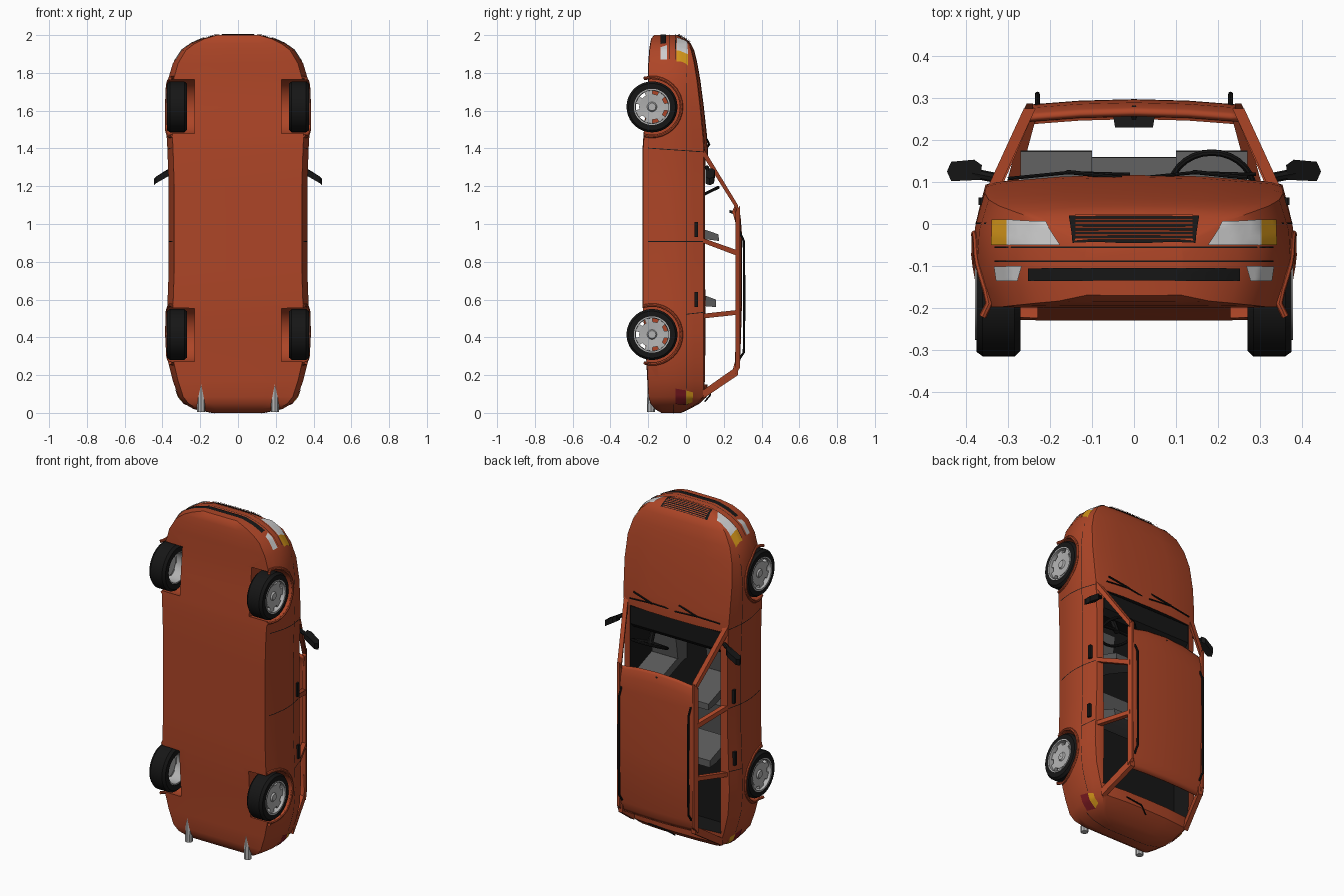
import bpy, bmesh, math
from mathutils import Vector
from mathutils.bvhtree import BVHTree

if "Cube" in bpy.data.objects:
    bpy.data.objects.remove(bpy.data.objects["Cube"])


def material(name, r, g, b):
    m = bpy.data.materials.new(name)
    m.diffuse_color = (r, g, b, 1)
    m.use_nodes = True
    m.node_tree.nodes["Principled BSDF"].inputs["Base Color"].default_value = m.diffuse_color
    return m


PAINT = material("paint", .42, .06, .02)
BLACK = material("black", .008, .008, .008)
SEAT = material("seat_grey", .1, .1, .1)
METAL = material("metal", .45, .45, .45)
WHITE = material("lamp_white", .75, .75, .75)
AMBER = material("lamp_amber", .65, .3, .01)
RED = material("lamp_red", .2, .01, .015)


def mesh(name, verts, faces, mat, angle=30):
    me = bpy.data.meshes.new(name)
    me.from_pydata([tuple(v) for v in verts], [], faces)
    bm = bmesh.new()
    bm.from_mesh(me)
    bmesh.ops.recalc_face_normals(bm, faces=bm.faces)
    bm.to_mesh(me)
    bm.free()
    ob = bpy.data.objects.new(name, me)
    bpy.context.collection.objects.link(ob)
    me.materials.append(mat)
    smooth(ob, angle)
    return ob


def smooth(ob, angle=30):
    bpy.ops.object.select_all(action='DESELECT')
    ob.select_set(True)
    bpy.context.view_layer.objects.active = ob
    bpy.ops.object.shade_smooth_by_angle(angle=math.radians(angle))


def prism(name, pts, off, mat):
    n = len(pts)
    verts = [Vector(p) for p in pts] + [Vector(p) + Vector(off) for p in pts]
    faces = [tuple(range(n)), tuple(range(n, 2 * n))]
    faces += [(i, (i + 1) % n, (i + 1) % n + n, i + n) for i in range(n)]
    return mesh(name, verts, faces, mat)


def box(name, lo, hi, mat):
    (a, b, c), (d, e, f) = lo, hi
    return prism(name, [(a, b, c), (d, b, c), (d, e, c), (a, e, c)], (0, 0, f - c), mat)


def lathe(name, prof, s, centre, mat, n=32):
    cx, cy, cz = centre
    k = len(prof)
    verts = [(s * (cx + x), cy + r * math.cos(a), cz + r * math.sin(a))
             for a in (2 * math.pi * i / n for i in range(n)) for r, x in prof]
    faces = [(i * k + j, i * k + (j + 1) % k, (i + 1) % n * k + (j + 1) % k, (i + 1) % n * k + j)
             for i in range(n) for j in range(k)]
    return mesh(name, verts, faces, mat)


def tube(name, pts, r, mat, cyclic=False):
    cu = bpy.data.curves.new(name, 'CURVE')
    cu.dimensions, cu.bevel_depth, cu.bevel_resolution, cu.use_fill_caps = '3D', r, 2, True
    sp = cu.splines.new('POLY')
    sp.points.add(len(pts) - 1)
    for p, q in zip(sp.points, pts):
        p.co = (*q, 1)
    sp.use_cyclic_u = cyclic
    cu.materials.append(mat)
    ob = bpy.data.objects.new(name, cu)
    bpy.context.collection.objects.link(ob)
    bpy.ops.object.select_all(action='DESELECT')
    ob.select_set(True)
    bpy.context.view_layer.objects.active = ob
    bpy.ops.object.convert(target='MESH')
    smooth(bpy.context.view_layer.objects.active, 40)


# Lower body: stations along the length (z, half width, underside y, top y)
STATIONS = [(0, .14, -.13, -.03), (.02, .235, -.165, .01), (.05, .285, -.19, .06), (.085, .315, -.2, .095),
            (.17, .345, -.205, .1), (.27, .37, -.21, .1), (.42, .38, -.22, .1), (.57, .374, -.23, .1),
            (.75, .367, -.23, .1), (1.2, .367, -.23, .1), (1.4, .374, -.23, .1), (1.47, .378, -.225, .095),
            (1.62, .382, -.213, .08), (1.76, .372, -.2, .063), (1.85, .345, -.2, .048), (1.92, .3, -.195, .032),
            (1.955, .25, -.19, .015), (1.98, .195, -.185, -.015), (2, .12, -.17, -.05)]
SECTION = [(0, 0), (.5, 0), (.92, .01), (.965, .2), (1, .45), (.99, .7), (.965, .82), (.93, .98), (.87, 1.0), (.45, 1.04), (0, 1.05)]
full = SECTION + [(-x, t) for x, t in SECTION[-2:0:-1]]
k = len(full)
verts = [(w * x, lo + (hi - lo) * t, z) for z, w, lo, hi in STATIONS for x, t in full]
faces = [(i * k + j, i * k + (j + 1) % k, (i + 1) * k + (j + 1) % k, (i + 1) * k + j)
         for i in range(len(STATIONS) - 1) for j in range(k)]
faces += [tuple(range(k)), tuple(range(len(verts) - k, len(verts)))]
body = mesh("body", verts, faces, PAINT)

# Cut the cabin and the four wheel wells
WHEELS = [(s, z) for s in (1, -1) for z in (.415, 1.62)]
cabin = [(.2, .15), (-.02, .15), (-.02, .58), (-.15, .6), (-.15, 1.36), (.2, 1.36)]
cutters = [prism("cabin_cutter", [(-.3, y, z) for y, z in cabin], (.6, 0, 0), BLACK)]
for s, z in WHEELS:
    ring = [(s * .23, -.18 + .147 * math.cos(a * math.pi / 20), z + .147 * math.sin(a * math.pi / 20)) for a in range(40)]
    cutters.append(prism("well_cutter", ring, (s * .3, 0, 0), PAINT))
for c in cutters:
    c.hide_render = True
    m = body.modifiers.new("cut", 'BOOLEAN')
    m.operation, m.solver, m.object = 'DIFFERENCE', 'EXACT', c
dg = bpy.context.evaluated_depsgraph_get()
cut = bpy.data.meshes.new_from_object(body.evaluated_get(dg))
body.modifiers.clear()
body.data = cut
for c in cutters:
    bpy.data.objects.remove(c)
cut.materials.clear()
cut.materials.append(PAINT)
cut.materials.append(BLACK)
for p in cut.polygons:
    x, y, z = p.center
    p.material_index = int(abs(x) < .301 and -.155 < y < .098 and .149 < z < 1.361
                           and not (y < -.021 and z < .579))
for p in cut.polygons:
    if p.center.y < -.2:
        p.material_index = 0
smooth(body)
bm = bmesh.new()
bm.from_mesh(cut)
skin = BVHTree.FromBMesh(bm)
bm.free()

RAYS = {'front': (lambda u, v: (u, v, 3), (0, 0, -1)), 'rear': (lambda u, v: (u, v, -1), (0, 0, 1)),
        'side': (lambda u, v: (1, v, u), (-1, 0, 0))}


def patch(name, quad, view, mat, s=1, off=.004, n=8):
    """Panel laid on the body skin, cast from one view."""
    origin, d = RAYS[view]
    a, b, c, e = [Vector(q) for q in quad]
    verts, ids, faces = [], {}, []
    for i in range(n + 1):
        for j in range(n + 1):
            u, v = a.lerp(b, i / n).lerp(e.lerp(c, i / n), j / n)
            p, nor, _, _ = skin.ray_cast(Vector(origin(u, v)), Vector(d))
            if p is None:
                continue
            p = p + nor * (off if nor.dot(Vector(d)) < 0 else -off)
            ids[i, j] = len(verts)
            verts.append((s * p.x, p.y, p.z))
    for i in range(n):
        for j in range(n):
            f = [ids.get(q) for q in ((i, j), (i + 1, j), (i + 1, j + 1), (i, j + 1))]
            if None not in f:
                faces.append(f)
    if faces:
        mesh(name, verts, faces, mat)


# Grille with slats, lower intake, bumper seams, number-plate recess
patch("grille", [(-.145, -.045), (.145, -.045), (.155, .018), (-.155, .018)], 'front', BLACK)
for i in range(7):
    y = -.041 + i * .009
    patch("grille_slat", [(-.14, y), (.14, y), (.14, y + .004), (-.14, y + .004)], 'front', PAINT, off=.009)
patch("intake", [(-.25, -.135), (.25, -.135), (.25, -.105), (-.25, -.105)], 'front', BLACK, n=16)
for y in (-.057, -.09):
    patch("front_bumper_seam", [(-.33, y), (.33, y), (.33, y + .003), (-.33, y + .003)], 'front', BLACK, off=.002, n=24)
patch("rear_bumper_seam", [(-.28, -.07), (.28, -.07), (.28, -.067), (-.28, -.067)], 'rear', BLACK, off=.002, n=24)

for s in (1, -1):
    # Lamps
    patch("headlight", [(.175, -.05), (.3, -.05), (.3, .01), (.21, .005)], 'front', WHITE, s)
    patch("front_indicator", [(.3, -.05), (.337, -.05), (.335, .01), (.3, .01)], 'front', AMBER, s)
    patch("fog_lamp", [(.275, -.135), (.325, -.135), (.33, -.1), (.265, -.1)], 'front', WHITE, s)
    patch("tail_lamp", [(.05, -.055), (.13, -.055), (.12, .0), (.045, .0)], 'side', RED, s)
    patch("rear_indicator", [(.045, 0), (.12, 0), (.11, .035), (.06, .035)], 'side', AMBER, s)
    # Door seams and handles
    for z0, z1 in ((1.4, 1.38), (.905, .905), (.52, .53)):
        patch("door_seam", [(z0, -.2 if z0 > .6 else -.0), (z0 + .004, -.2 if z0 > .6 else -.0), (z1 + .004, .09), (z1, .09)], 'side', BLACK, s, .002)
    patch("waist_seam", [(.13, .0), (1.8, .0), (1.8, .003), (.13, .003)], 'side', BLACK, s, .002, 24)
    for z in (.93, .56):
        x = skin.ray_cast(Vector((1, .055, z + .04)), Vector((-1, 0, 0)))[0].x
        box("door_handle", (s * (x - .005), .045, z), (s * (x + .014), .063, z + .08), BLACK)
    # Pillars: base z range, roof z range, outer x at base and roof
    for name, b0, b1, t0, t1, xb, xt in (("front_pillar", 1.36, 1.405, 1.065, 1.1, .347, .262),
                                         ("middle_pillar", .9, .925, .83, .86, .342, .262),
                                         ("back_pillar", .5, .525, .52, .545, .345, .262),
                                         ("tail_pillar", .075, .12, .2, .25, .305, .255)):
        prism(name, [(s * xb, .09, b0), (s * xb, .09, b1), (s * xt, .275, t1), (s * xt, .275, t0)], (-s * .028, 0, 0), PAINT)
    prism("roof_side", [(s * .24, .262, .205), (s * .267, .262, .205), (s * .255, .287, .24), (s * .24, .287, .24)],
          (0, 0, .86), PAINT)
    # Roof rack rail
    tube("roof_rail", [(s * .23, .278, .28), (s * .23, .306, .32), (s * .23, .309, .6), (s * .23, .306, .91), (s * .23, .283, .96)], .006, BLACK)
    # Door mirror
    prism("mirror", [(s * .365, .105, 1.29), (s * .435, .102, 1.25), (s * .445, .125, 1.24),
                     (s * .435, .148, 1.25), (s * .38, .153, 1.285), (s * .362, .14, 1.295)], (0, 0, -.035), BLACK)
    tube("mirror_arm", [(s * .33, .11, 1.3), (s * .38, .12, 1.27)], .012, BLACK)
    # Exhaust and wiper
    tube("exhaust", [(s * .195, -.186, .005), (s * .195, -.18, .25)], .021, METAL)
    # Front seat
    for name, prof in (("seat_back", [(-.12, 1.0), (.1, .92), (.175, .91), (.172, .945), (.1, .97), (-.06, 1.03)]),
                       ("seat_cushion", [(-.15, 1.0), (-.07, 1.0), (-.04, 1.2), (-.15, 1.2)])):
        prism(name, [(s * .1, y, z) for y, z in prof], (s * .17, 0, 0), SEAT)

# Wheels with arch lips
for s, z in WHEELS:
    c = (.27, -.18, z)
    lathe("tyre", [(.092, 0), (.122, 0), (.135, .014), (.135, .09), (.124, .105), (.092, .105)], s, c, BLACK, 36)
    lathe("rim", [(.093, .004), (.096, .108), (.088, .108), (.085, .004)], s, c, METAL, 36)
    lathe("hub", [(.001, .065), (.001, .098), (.02, .098), (.026, .09), (.068, .094), (.068, .065)], s, c, METAL)
    for i in range(7):
        pts = [(s * .362, -.18 + r * math.cos(i * 2 * math.pi / 7 + a), z + r * math.sin(i * 2 * math.pi / 7 + a))
               for r, a in ((.06, -.28), (.089, -.24), (.089, .24), (.06, .28))]
        prism("spoke", pts, (-s * .02, 0, 0), METAL)
    arc = []
    for i in range(19):
        a = math.radians(-15 + 210 * i / 18)
        y, q = -.18 + .156 * math.sin(a), z + .156 * math.cos(a)
        p = skin.ray_cast(Vector((1, y, q)), Vector((-1, 0, 0)))[0]
        arc.append((s * (min(max(p.x, .345), .385) if p else .36), y, q))
    tube("arch_lip", arc, .009, PAINT)

# Roof panel
ROOF = [(.2, .262), (.225, .275), (.27, .287), (.6, .297), (.95, .296), (1.04, .289), (1.085, .277), (1.1, .268)]
XS = [-1, -.9, -.5, 0, .5, .9, 1]
verts = [(.257 * x, y - .014 * x * x, z - (.03 * x * x if z > 1 else 0)) for z, y in ROOF for x in XS]
faces = [(i * 7 + j, i * 7 + j + 1, i * 7 + j + 8, i * 7 + j + 7) for i in range(len(ROOF) - 1) for j in range(6)]
roof = mesh("roof", verts, faces, PAINT)
m = roof.modifiers.new("thickness", 'SOLIDIFY')
m.thickness, m.offset = .014, -1 if roof.data.polygons[15].normal.y > 0 else 1

# Rear bench, dashboard, steering wheel, inner mirror
prism("rear_seat_back", [(-.27, y, z) for y, z in ((-.1, .63), (.1, .565), (.16, .56), (.158, .6), (-.03, .67))], (.54, 0, 0), SEAT)
prism("rear_seat_cushion", [(-.27, y, z) for y, z in ((-.15, .63), (-.07, .63), (-.05, .83), (-.15, .83))], (.54, 0, 0), SEAT)
prism("dashboard", [(-.298, y, z) for y, z in ((-.06, 1.355), (-.04, 1.24), (.07, 1.22), (.1, 1.25), (.1, 1.355))], (.596, 0, 0), BLACK)
tilt = .45
rim = [(.185 + .1 * math.cos(a), .08 + .1 * math.sin(a) * math.cos(tilt), 1.15 + .1 * math.sin(a) * math.sin(tilt))
       for a in (i * math.pi / 14 for i in range(28))]
tube("steering_wheel", rim, .008, BLACK, True)
tube("steering_spokes", [rim[0], (.185, .075, 1.16), rim[14]], .009, BLACK)
tube("steering_column", [(.185, .075, 1.15), (.185, .03, 1.26)], .016, BLACK)
prism("inner_mirror", [(-.045, .23, 1.06), (.045, .23, 1.06), (.05, .26, 1.05), (-.05, .26, 1.05)], (0, 0, .015), BLACK)
tube("inner_mirror_stem", [(0, .25, 1.065), (0, .28, 1.075)], .006, BLACK)

# Wipers
for x in (-.3, 0):
    tube("wiper_blade", [(x, .108, 1.41), (x + .14, .122, 1.42), (x + .29, .118, 1.41)], .004, BLACK)
    tube("wiper_arm", [(x + .14, .124, 1.42), (x + .27, .11, 1.45)], .005, BLACK)
tube("rear_wiper", [(0, .1, .06), (.05, .125, .09), (.16, .13, .1)], .004, BLACK)
